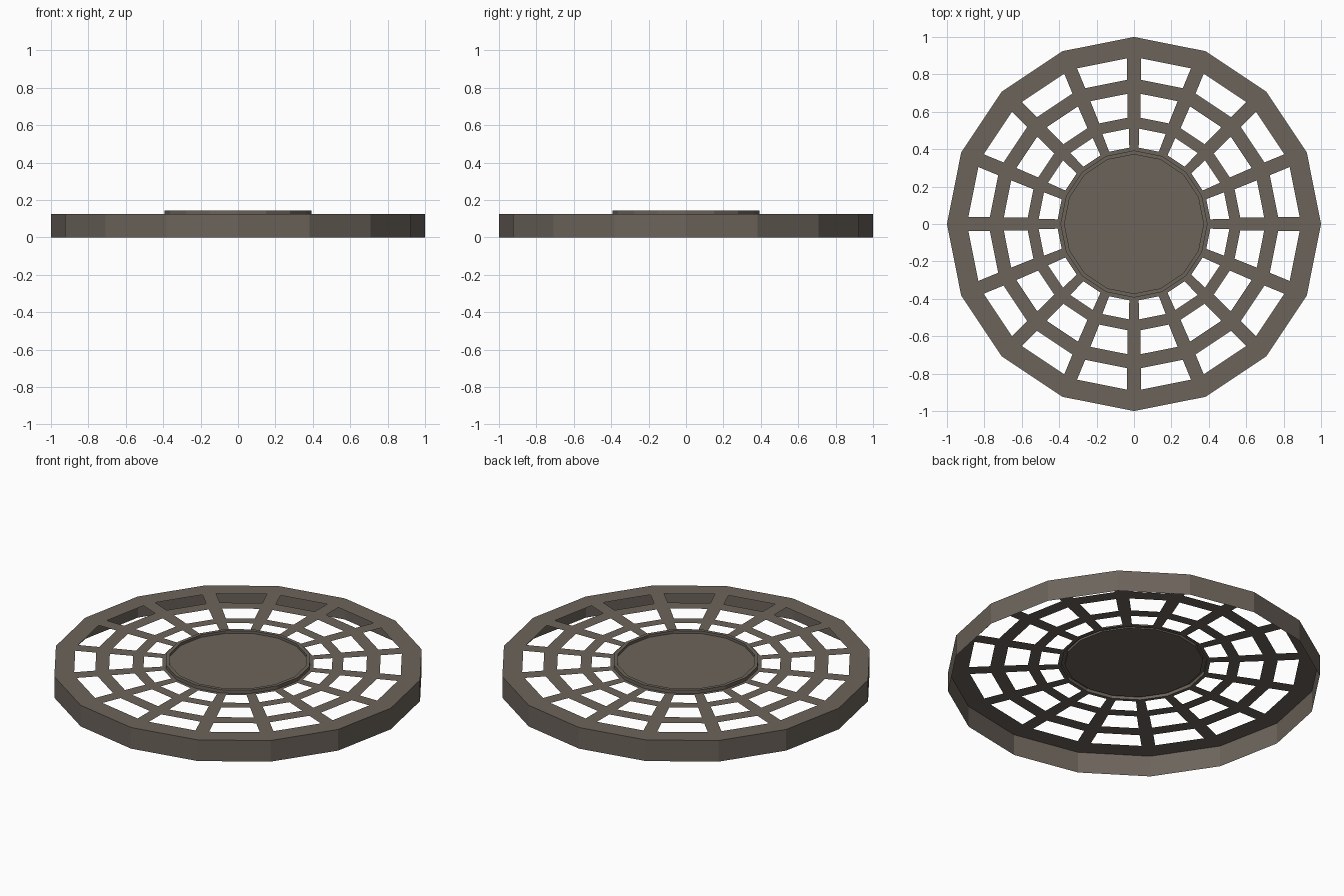
import bpy, bmesh, math
from mathutils import Vector

if "Cube" in bpy.data.objects:
    bpy.data.objects.remove(bpy.data.objects["Cube"])

N = 16          # sides of every ring
TOP = 0.125     # height of the grille sheet

mat = bpy.data.materials.new("warm grey metal")
mat.diffuse_color = (0.150, 0.127, 0.105, 1)
mat.use_nodes = True
mat.node_tree.nodes["Principled BSDF"].inputs["Base Color"].default_value = mat.diffuse_color


def corner(r, i, z):
    a = 2 * math.pi * i / N
    return Vector((r * math.cos(a), r * math.sin(a), z))


def finish(name, bm):
    bmesh.ops.remove_doubles(bm, verts=bm.verts, dist=1e-4)
    me = bpy.data.meshes.new(name)
    bm.to_mesh(me)
    bm.free()
    me.materials.append(mat)
    ob = bpy.data.objects.new(name, me)
    bpy.context.collection.objects.link(ob)
    return ob


def quad(bm, *pts):
    bm.faces.new([bm.verts.new(p) for p in pts])


def lathe(name, profile, cap=False):
    """Sweep (radius, z) points around the axis; profile runs outside to inside."""
    bm = bmesh.new()
    for i in range(N):
        for (r0, z0), (r1, z1) in zip(profile, profile[1:]):
            quad(bm, corner(r0, i, z0), corner(r0, i + 1, z0),
                 corner(r1, i + 1, z1), corner(r1, i, z1))
    if cap:
        r, z = profile[-1]
        quad(bm, *[corner(r, i, z) for i in range(N)])
    return finish(name, bm)


# outer wall and the flat rim
lathe("outer_rim", [(1, 0), (1, TOP), (0.893, TOP)])

# two flat rings of the grille
lathe("outer_grille_ring", [(0.778, TOP), (0.703, TOP)])
lathe("inner_grille_ring", [(0.575, TOP), (0.515, TOP)])

# raised hub: flange, lip and shallow recessed disc
lathe("hub", [(0.413, TOP), (0.393, TOP), (0.393, 0.145),
              (0.372, 0.145), (0.372, 0.13)], cap=True)


# spokes: flat strips that bridge the gaps between rings
def edge_point(r, i, step, half):
    """Point on the ring edge leaving corner i, half a spoke width from its axis."""
    a, b = corner(r, i, TOP), corner(r, i + step, TOP)
    return a + (b - a).normalized() * half / math.cos(math.pi / N)


bm = bmesh.new()
for r0, r1, h0, h1 in [(0.893, 0.778, 0.037, 0.037),
                       (0.703, 0.575, 0.036, 0.034),
                       (0.515, 0.413, 0.028, 0.025)]:
    for i in range(N):
        for s in (1, -1):
            pts = [corner(r0, i, TOP), edge_point(r0, i, s, h0),
                   edge_point(r1, i, s, h1), corner(r1, i, TOP)]
            quad(bm, *(pts if s == 1 else pts[::-1]))
finish("spokes", bm)
